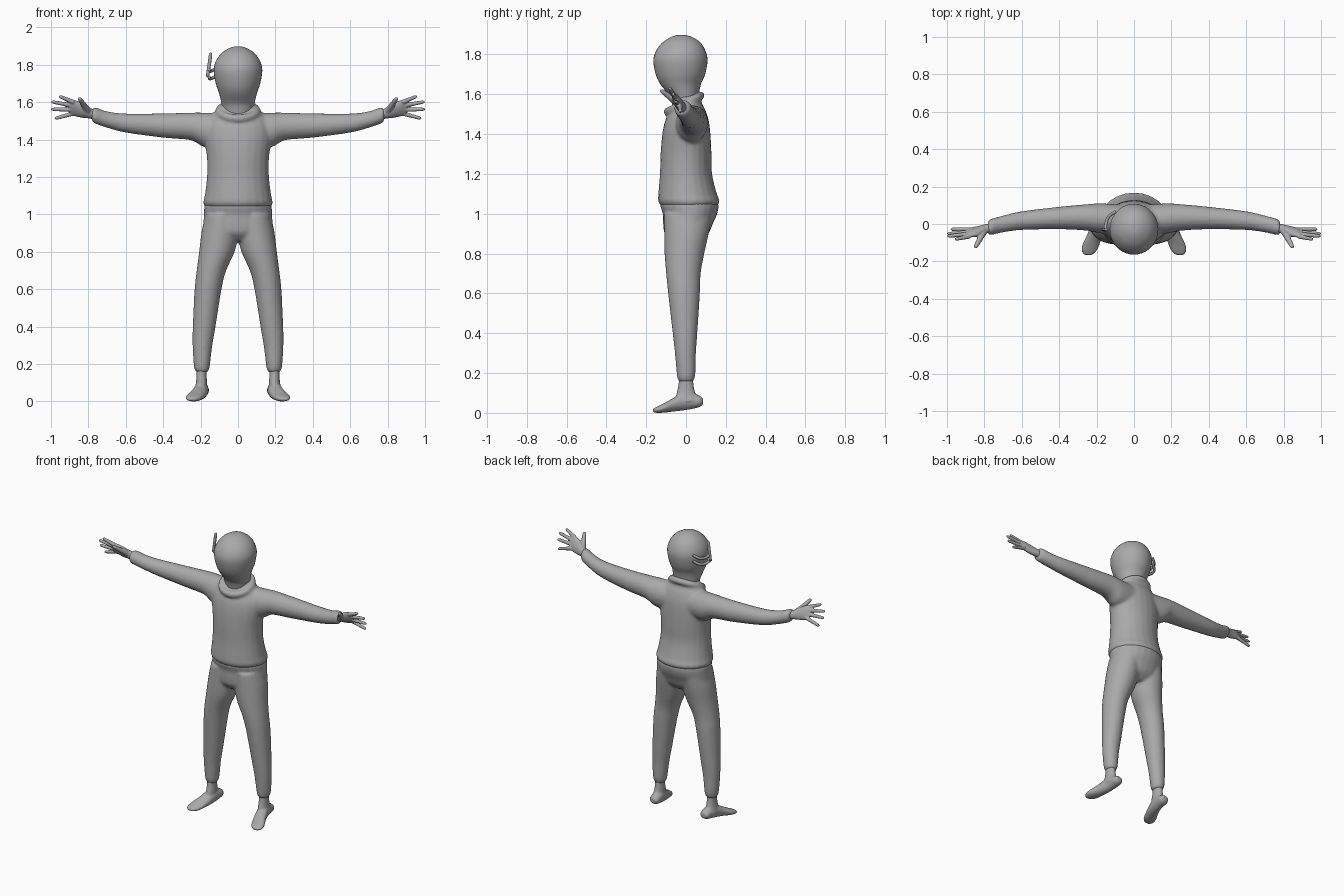
import bpy, bmesh, math
from mathutils import Vector

cube = bpy.data.objects.get("Cube")
if cube:
    bpy.data.objects.remove(cube, do_unlink=True)

X, Y, Z = Vector((1, 0, 0)), Vector((0, 1, 0)), Vector((0, 0, 1))

grey = bpy.data.materials.new("plain grey")
grey.use_nodes = True
grey.diffuse_color = (0.4, 0.4, 0.4, 1)
grey.node_tree.nodes["Principled BSDF"].inputs["Base Color"].default_value = (0.4, 0.4, 0.4, 1)


def spline(rows, steps=4):
    """Catmull-Rom through rows of numbers."""
    pts = [Vector(r) for r in rows]
    pts = [pts[0] * 2 - pts[1]] + pts + [pts[-1] * 2 - pts[-2]]
    out = []
    for a, b, c, d in zip(pts, pts[1:], pts[2:], pts[3:]):
        for i in range(steps):
            t = i / steps
            out.append(0.5 * (2 * b + (c - a) * t + (2 * a - 5 * b + 4 * c - d) * t * t
                              + (3 * b - a - 3 * c + d) * t ** 3))
    return out + [pts[-2]]


def loft(bm, rows, u, v, side=1, sides=24):
    """Closed skin over ellipses: each row is x, y, z, radius along u, radius along v."""
    rings = []
    for r in spline(rows):
        ring = []
        for i in range(sides):
            a = math.tau * i / sides
            p = Vector(r[:3]) + u * (r[3] * math.cos(a)) + v * (r[4] * math.sin(a))
            ring.append(bm.verts.new((p.x * side, p.y, p.z)))
        rings.append(ring)
    for a, b in zip(rings, rings[1:]):
        for i in range(sides):
            j = (i + 1) % sides
            bm.faces.new((a[i], a[j], b[j], b[i]))
    bm.faces.new(rings[0])
    bm.faces.new(rings[-1])


def finger(bm, base, tip, r0, r1, side):
    """Tapered round-ended tube."""
    base, tip = Vector(base), Vector(tip)
    d = (tip - base).normalized()
    u = d.cross(Z if abs(d.z) < 0.9 else X).normalized()
    rows = []
    for t, k in ((0, 1), (0.5, 1), (0.9, 1), (1, 0.4)):
        r = (r0 + (r1 - r0) * t) * k
        rows.append((*base.lerp(tip, t), r, r))
    loft(bm, rows, u, d.cross(u), side, 12)


def finish(name, bm, voxel=0, smooth=0):
    bmesh.ops.recalc_face_normals(bm, faces=bm.faces)
    me = bpy.data.meshes.new(name)
    bm.to_mesh(me)
    bm.free()
    me.materials.append(grey)
    me.polygons.foreach_set("use_smooth", [True] * len(me.polygons))
    ob = bpy.data.objects.new(name, me)
    bpy.context.collection.objects.link(ob)
    if voxel:
        # Fuse overlapping volumes into one soft skin
        m = ob.modifiers.new("fuse", "REMESH")
        m.mode, m.voxel_size, m.use_smooth_shade = "VOXEL", voxel, True
        s = ob.modifiers.new("soften", "SMOOTH")
        s.factor, s.iterations = 0.5, smooth
    return ob


def upright(rows):
    """Centred rows given as z, y, half width, half depth."""
    return [(0, y, z, rx, ry) for z, y, rx, ry in rows]


# Sweater: torso, sleeves and rolled collar
bm = bmesh.new()
loft(bm, upright([
    (1.03, .015, .165, .13), (1.06, .015, .186, .154), (1.1, .008, .178, .147),
    (1.2, 0, .166, .131), (1.3, 0, .166, .128), (1.4, .002, .178, .121),
    (1.47, .005, .175, .109), (1.52, .01, .15, .088), (1.55, .01, .125, .072),
    (1.59, .005, .09, .062)]), X, Y)
for s in (1, -1):
    loft(bm, [
        (.08, .025, 1.45, .08, .09), (.18, .03, 1.452, .08, .092), (.25, .035, 1.47, .071, .074),
        (.4, .032, 1.475, .06, .065), (.6, .018, 1.488, .05, .051), (.7, 0, 1.507, .045, .044),
        (.75, -.012, 1.524, .044, .044), (.77, -.018, 1.53, .042, .042),
        (.782, -.02, 1.532, .032, .032)], Y, Z, s)
path = []
for i in range(33):
    a = math.tau * i / 32
    path.append((.1 * math.sin(a), -.01 - .082 * math.cos(a), 1.553 - .04 * math.cos(a)))
for p, q in zip(path, path[1:]):
    finger(bm, p, Vector(q) * 1.0, .021, .021, 1)
finish("sweater", bm, 0.009, 5)

# Trousers: hips and two legs
bm = bmesh.new()
loft(bm, upright([
    (1.09, .015, .155, .12), (1.05, .016, .179, .146), (1.0, .02, .182, .137),
    (.95, .01, .186, .125), (.9, .003, .18, .11), (.86, 0, .13, .07)]), X, Y)
for s in (1, -1):
    loft(bm, [
        (.085, .01, 1.0, .09, .12), (.096, .002, .9, .1, .112), (.113, -.008, .8, .095, .1),
        (.142, -.013, .7, .079, .087), (.16, -.01, .6, .072, .08), (.181, -.005, .4, .061, .062),
        (.19, -.003, .3, .053, .053), (.193, 0, .21, .045, .048), (.193, 0, .175, .04, .044),
        (.193, 0, .155, .03, .034)], X, Y, s)
finish("trousers", bm, 0.009, 5)

# Head with neck
bm = bmesh.new()
loft(bm, upright([
    (1.5, .005, .075, .065), (1.57, -.005, .085, .07), (1.6, -.012, .09, .077),
    (1.65, -.027, .102, .102), (1.7, -.028, .119, .124), (1.77, -.028, .13, .136),
    (1.82, -.026, .118, .123), (1.86, -.023, .09, .095), (1.885, -.022, .054, .058),
    (1.896, -.022, .025, .027), (1.898, -.022, .004, .004)]), X, Y, sides=40)
finish("head", bm)

# Feet, turned slightly outward
for s, label in ((1, "left"), (-1, "right")):
    bm = bmesh.new()
    loft(bm, [
        (.193, 0, .21, .029, .035), (.195, 0, .15, .027, .037), (.195, 0, .1, .03, .047),
        (.2, .005, .06, .035, .062)], X, Y, s)
    loft(bm, [
        (.19, .085, .058, .02, .015), (.19, .065, .058, .034, .03), (.195, 0, .06, .037, .046),
        (.21, -.06, .042, .042, .035), (.23, -.11, .025, .046, .024),
        (.24, -.145, .016, .04, .016), (.245, -.167, .012, .02, .008)], X, Z, s)
    finish(label + "_foot", bm, 0.006, 4)

# Hands, palm tilted forward at the thumb side
u, v = Vector((0, .9, .44)), Vector((0, -.44, .9))
for s, label in ((1, "left"), (-1, "right")):
    bm = bmesh.new()
    loft(bm, [
        (.75, -.02, 1.53, .025, .03), (.79, -.025, 1.54, .024, .029), (.83, -.038, 1.555, .023, .042),
        (.87, -.045, 1.567, .018, .047), (.9, -.05, 1.57, .011, .042)], u, v, s)
    for base, tip in (((.88, -.066, 1.6), (.957, -.082, 1.632)),
                      ((.89, -.055, 1.583), (.998, -.065, 1.602)),
                      ((.89, -.045, 1.56), (1.0, -.052, 1.562)),
                      ((.88, -.03, 1.54), (.98, -.028, 1.512))):
        finger(bm, base, tip, .013, .0085, s)
    finger(bm, (.80, -.035, 1.55), (.85, -.128, 1.622), .02, .01, s)
    finish(label + "_hand", bm, 0.004, 2)

# Headset on the right ear: upright bar and two curved hooks
bm = bmesh.new()
finger(bm, (-.163, -.03, 1.735), (-.145, -.03, 1.865), .009, .009, 1)
finish("headset_bar", bm)
for i, z in enumerate((1.735, 1.775)):
    bm = bmesh.new()
    pts = [Vector(p) for p in spline([(-.155, -.04, z), (-.15, .0, z - .01),
                                     (-.135, .04, z - .005), (-.1, .065, z + .015)])]
    for p, q in zip(pts, pts[1:]):
        finger(bm, p, q + (q - p) * 0.3, .009, .009, 1)
    finish("headset_hook_%d" % (i + 1), bm, 0.004, 2)
